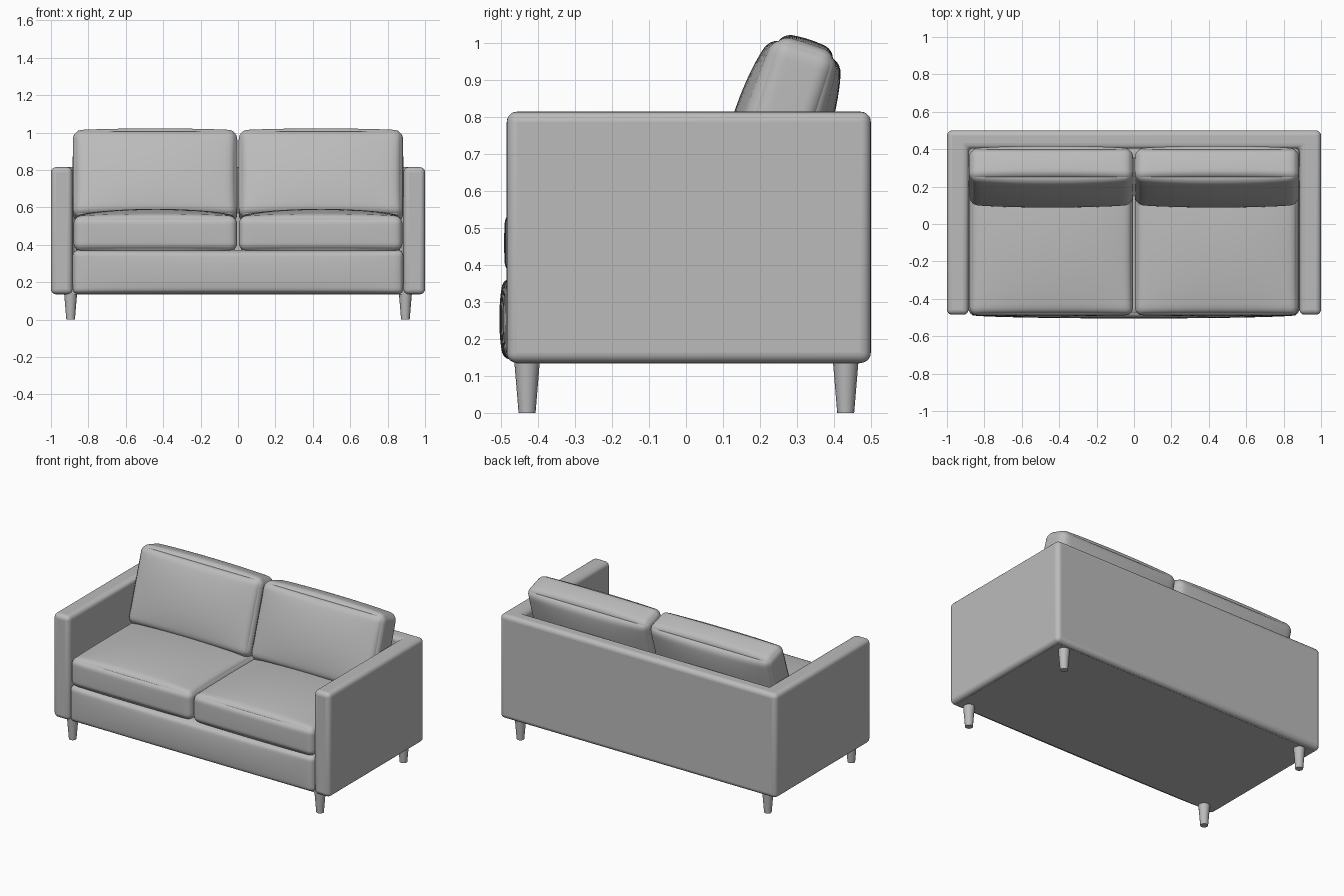
import bpy
import bmesh
from math import sin, pi, radians
from mathutils import Vector

default = bpy.data.objects.get("Cube")
if default:
    bpy.data.objects.remove(default, do_unlink=True)

GREY = (0.5, 0.5, 0.5, 1)
fabric = bpy.data.materials.new("light grey")
fabric.use_nodes = True
fabric.diffuse_color = GREY
fabric.node_tree.nodes["Principled BSDF"].inputs["Base Color"].default_value = GREY


def finish(name, bm, location=(0, 0, 0), tilt=0, bevel=0):
    """Turn a bmesh into a smooth shaded object, optionally with rounded edges."""
    bmesh.ops.recalc_face_normals(bm, faces=bm.faces)
    mesh = bpy.data.meshes.new(name)
    bm.to_mesh(mesh)
    bm.free()
    mesh.materials.append(fabric)
    obj = bpy.data.objects.new(name, mesh)
    bpy.context.collection.objects.link(obj)
    obj.location = location
    obj.rotation_euler.x = tilt
    if bevel:
        mod = obj.modifiers.new("rounded edges", 'BEVEL')
        mod.width = bevel
        mod.segments = 5
    bpy.ops.object.select_all(action='DESELECT')
    obj.select_set(True)
    bpy.context.view_layer.objects.active = obj
    bpy.ops.object.shade_smooth_by_angle(angle=radians(40))
    return obj


def padded_box(name, location, half, radius, bulge, power=1.0, tilt=0):
    """Rounded box whose faces swell outwards by the bulge along each axis."""
    bm = bmesh.new()
    bmesh.ops.create_cube(bm, size=2)
    bmesh.ops.subdivide_edges(bm, edges=bm.edges[:], cuts=27, use_grid_fill=True)
    for v in bm.verts:
        # rows are packed towards the edges, where the rounding is
        unit = [sin(c * pi / 2) for c in v.co]
        p = Vector([u * h for u, h in zip(unit, half)])
        core = Vector([max(radius - h, min(h - radius, c)) for c, h in zip(p, half)])
        offset = p - core
        if offset.length > 1e-6:
            reach = max(abs(c) for c in offset)
            p = core + offset.normalized() * reach
        fall = [max(0, 1 - u * u) ** power for u in unit]
        for i in range(3):
            p[i] += bulge[i] * unit[i] * fall[i - 1] * fall[i - 2]
        v.co = p
    return finish(name, bm, location, tilt)


# Arms and back as one U-shaped shell
bm = bmesh.new()
outline = [(-1, 0.5), (-1, -0.485), (-0.885, -0.485), (-0.885, 0.405),
           (0.885, 0.405), (0.885, -0.485), (1, -0.485), (1, 0.5)]
face = bm.faces.new([bm.verts.new((x, y, 0.135)) for x, y in outline])
top = bmesh.ops.extrude_face_region(bm, geom=[face])["geom"]
bmesh.ops.translate(bm, vec=(0, 0, 0.68),
                    verts=[g for g in top if isinstance(g, bmesh.types.BMVert)])
finish("arms_and_back", bm, bevel=0.028)

# Flat underside
bm = bmesh.new()
bmesh.ops.create_cube(bm, size=1)
bmesh.ops.scale(bm, vec=(1.94, 0.93, 0.05), verts=bm.verts)
finish("underside", bm, (0, 0.005, 0.159))

# Upholstered seat base with a swelling front
padded_box("seat_base", (0, -0.03, 0.254), (0.884, 0.455, 0.118), 0.03,
           (0, 0.02, 0), power=0.5)

for side, s in (("left", 1), ("right", -1)):
    # Seat and back cushions
    padded_box(side + "_seat_cushion", (s * 0.442, -0.095, 0.46),
               (0.437, 0.392, 0.092), 0.04, (0, 0.005, 0.04), power=0.7)
    padded_box(side + "_back_cushion", (s * 0.443, 0.253, 0.764),
               (0.438, 0.09, 0.243), 0.045, (0.003, 0.042, 0.016),
               power=0.7, tilt=radians(-18))
    # Tapered legs
    for end, y in (("front", -0.43), ("back", 0.432)):
        bm = bmesh.new()
        bmesh.ops.create_cone(bm, cap_ends=True, segments=16, radius1=0.023,
                              radius2=0.035, depth=0.145)
        finish(f"{end}_{side}_leg", bm, (s * 0.895, y, 0.0725))
